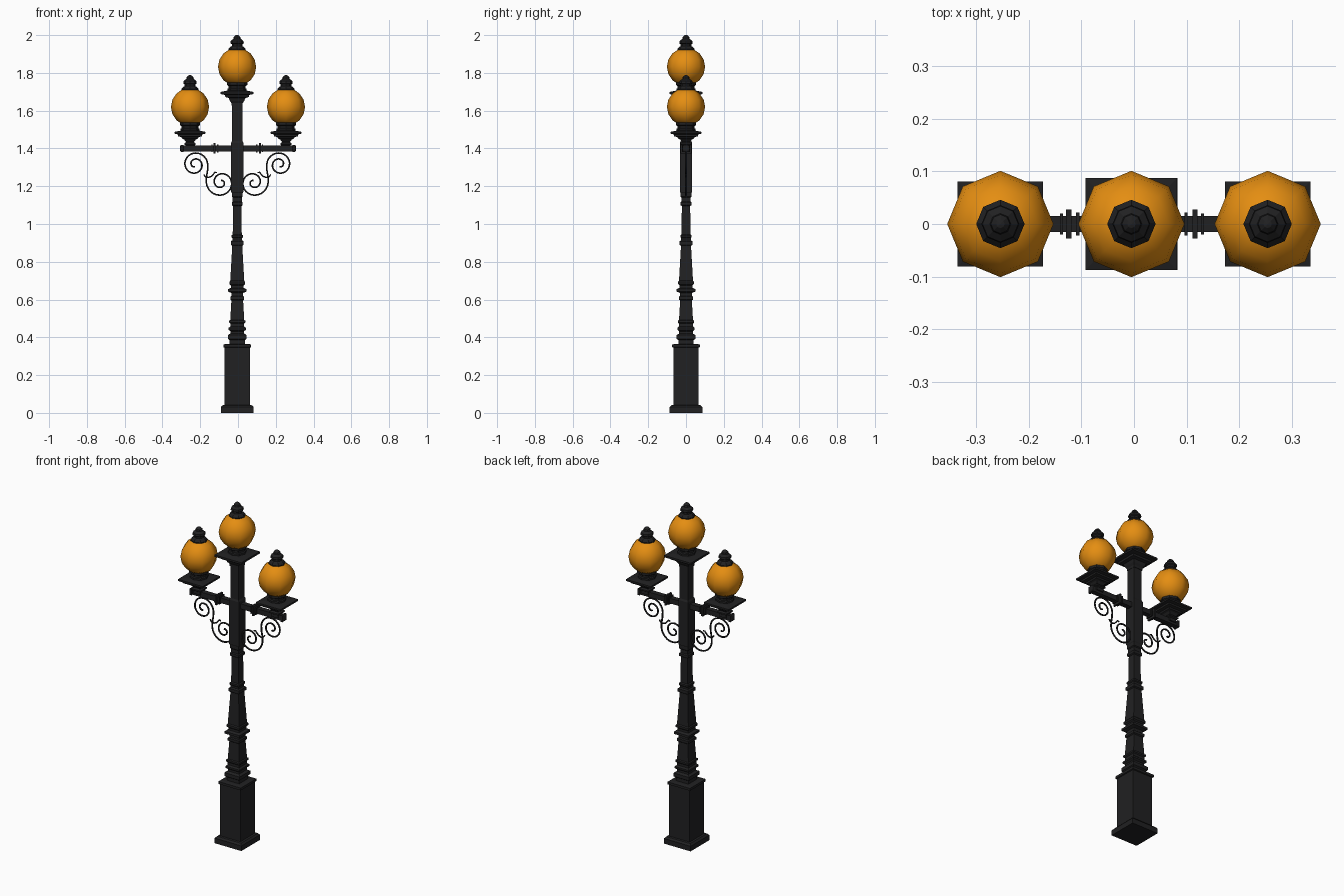
import bpy, bmesh, math
from mathutils import Matrix

if "Cube" in bpy.data.objects:
    bpy.data.objects.remove(bpy.data.objects["Cube"])


def material(name, rgb):
    m = bpy.data.materials.new(name)
    m.diffuse_color = (*rgb, 1)
    m.use_nodes = True
    m.node_tree.nodes["Principled BSDF"].inputs["Base Color"].default_value = m.diffuse_color
    return m


IRON = material("black iron", (0.015, 0.015, 0.016))
AMBER = material("amber glass", (0.78, 0.27, 0.006))
CX = -0.004  # the post sits a hair left of centre


def lathe(name, profile, sides, loc, mat=IRON, smooth=False, axis="z"):
    """Turn a (half width, height) profile; four sides gives a square section."""
    square = sides == 4
    k, off = (math.sqrt(2), math.pi / 4) if square else (1, 0)
    bm = bmesh.new()
    rings = []
    for r, z in profile:
        rings.append([bm.verts.new((r * k * math.cos(off + i * math.tau / sides),
                                    r * k * math.sin(off + i * math.tau / sides), z))
                      for i in range(sides)])
    for a, b in zip(rings, rings[1:]):
        for i in range(sides):
            j = (i + 1) % sides
            bm.faces.new((a[i], a[j], b[j], b[i]))
    bm.faces.new(rings[0][::-1])
    bm.faces.new(rings[-1])
    bmesh.ops.remove_doubles(bm, verts=bm.verts, dist=1e-5)
    if axis == "x":
        bm.transform(Matrix.Rotation(math.pi / 2, 4, "Y"))
    bmesh.ops.recalc_face_normals(bm, faces=bm.faces)
    for f in bm.faces:
        f.smooth = smooth
    me = bpy.data.meshes.new(name)
    bm.to_mesh(me)
    bm.free()
    me.materials.append(mat)
    ob = bpy.data.objects.new(name, me)
    ob.location = loc
    bpy.context.collection.objects.link(ob)
    return ob


def wire(name, points, radius):
    """Thin iron rod along x-z points."""
    cu = bpy.data.curves.new(name, "CURVE")
    cu.dimensions = "3D"
    cu.bevel_depth = radius
    cu.bevel_resolution = 1
    cu.use_fill_caps = True
    sp = cu.splines.new("POLY")
    sp.points.add(len(points) - 1)
    for p, (x, z) in zip(sp.points, points):
        p.co = (x, 0, z, 1)
    cu.materials.append(IRON)
    ob = bpy.data.objects.new(name, cu)
    bpy.context.collection.objects.link(ob)


# Square pedestal
lathe("pedestal", [(.087, 0), (.087, .03), (.078, .04), (.067, .042), (.067, .345),
                   (.073, .348), (.073, .362), (.055, .366)], 4, (CX, 0, 0))

# Square shaft with stacked mouldings
lathe("shaft", [(.040, .36), (.040, .385), (.050, .392), (.050, .412), (.036, .420),
                (.036, .432), (.046, .440), (.046, .450), (.037, .458), (.037, .472),
                (.043, .478), (.043, .488), (.037, .492), (.031, .595), (.037, .600),
                (.037, .615), (.031, .620), (.031, .635), (.049, .642), (.049, .655),
                (.034, .662), (.034, .675), (.042, .682), (.042, .694), (.037, .700),
                (.027, .875), (.027, .885), (.034, .890), (.034, .908), (.026, .914),
                (.026, .925), (.030, .930), (.030, .940), (.024, .945), (.022, 1.095),
                (.029, 1.10), (.029, 1.115), (.024, 1.12), (.024, 1.14), (.029, 1.145),
                (.029, 1.165), (.032, 1.17), (.032, 1.43), (.027, 1.44), (.027, 1.66)],
      4, (CX, 0, 0))

# Cross arm with collars and end knobs
lathe("cross_arm", [(.015, -.29), (.015, .29)], 4, (0, 0, 1.40), axis="x")
for s in (-1, 1):
    for x, r, w in ((.103, .022, .006), (.120, .028, .010), (.134, .020, .006)):
        lathe("arm_collar", [(r, -w / 2), (r, w / 2)], 4, (CX + s * x, 0, 1.40), axis="x")
    lathe("arm_end_knob", [(.012, -.010), (.019, -.006), (.019, .006), (.012, .010)],
          4, (s * .296, 0, 1.40), axis="x")

# Lamps: globe, finial, round neck and square tray
R = 0.101
globe = [(R * math.cos(a), R * math.sin(a))
         for a in [math.radians(-90 + 22.5 * i) for i in range(9)]]
finial = [(.044, .078), (.046, .094), (.036, .106), (.028, .110), (.028, .120),
          (.036, .125), (.034, .137), (.020, .148), (.018, .158), (.008, .167), (0, .169)]
neck = [(.050, -.132), (.050, -.116), (.044, -.112), (.044, -.102), (.054, -.096),
        (.054, -.082)]
side_tray = [(.022, -.222), (.022, -.205), (.030, -.200), (.030, -.192), (.020, -.186),
             (.032, -.172), (.042, -.168), (.046, -.160), (.063, -.156), (.063, -.146),
             (.081, -.142), (.081, -.132), (.050, -.126)]
top_tray = [(.030, -.205), (.030, -.192), (.038, -.180), (.044, -.165), (.062, -.160),
            (.064, -.149), (.087, -.144), (.087, -.133), (.052, -.126)]
for name, x, z, tray in (("left", -.254, 1.62, side_tray), ("right", .254, 1.62, side_tray),
                         ("top", CX - .001, 1.832, top_tray)):
    lathe(name + "_globe", globe, 8, (x, 0, z), AMBER, True)
    lathe(name + "_finial", finial, 8, (x, 0, z))
    lathe(name + "_neck", neck, 8, (x, 0, z))
    lathe(name + "_tray", tray, 4, (x, 0, z))

# Scroll brackets: two spirals joined into one S, plus a small curl
N = 44
upper = []
for i in range(N + 1):
    t = i / N  # outer end to the eye
    a, r = t * 1.75 * math.tau, .068 * (1 - t) ** .9 + .010
    upper.append((-.228 + (r - .010 * (1 - t)) * math.cos(a),
                  1.315 + (r - .010 * (1 - t)) * math.sin(a)))
lower = []
for i in range(N + 1):
    t = i / N
    a, r = math.pi + t * 1.75 * math.tau, .068 * (1 - t) ** 1.15 + .010
    lower.append((-.090 + r * math.cos(a), 1.220 + r * math.sin(a)))
scroll = upper[::-1] + [(-.161, 1.285), (-.167, 1.250)] + lower
curl = [(-.182, 1.262), (-.172, 1.250), (-.158, 1.246), (-.142, 1.252), (-.130, 1.264),
        (-.122, 1.274), (-.112, 1.272)]
for side, s in (("left", 1), ("right", -1)):
    for part, pts, r in (("scroll", scroll, .0048), ("curl", curl, .0042)):
        wire(f"{side}_{part}", [(CX + s * (x - CX), z) for x, z in pts], r)
